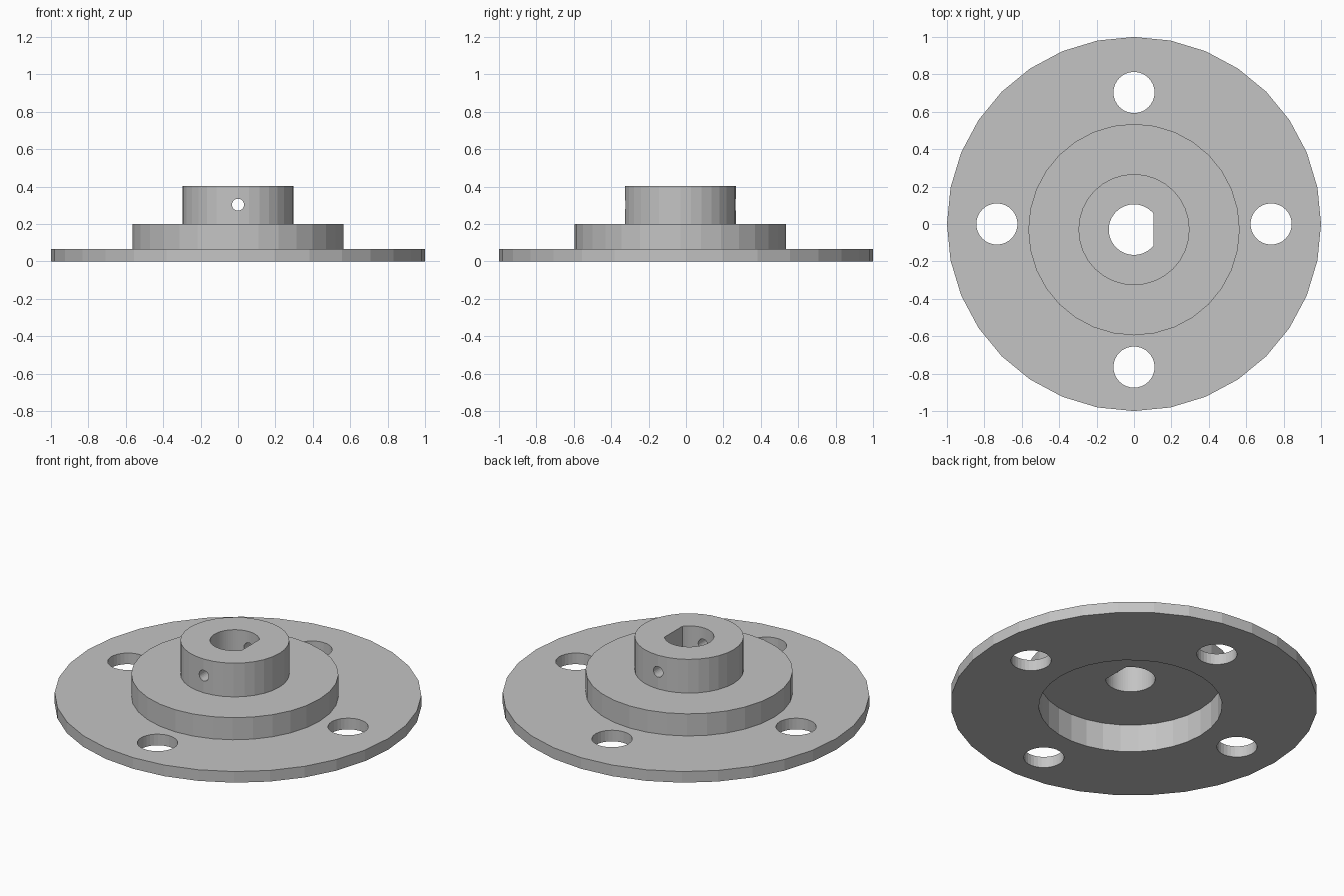
import bpy
import math
from mathutils import Vector

cube = bpy.data.objects.get("Cube")
if cube:
    bpy.data.objects.remove(cube, do_unlink=True)

# One plain metal colour
metal = bpy.data.materials.new("light_grey_metal")
metal.use_nodes = True
GREY = (0.55, 0.55, 0.55, 1)
metal.diffuse_color = GREY
metal.node_tree.nodes["Principled BSDF"].inputs["Base Color"].default_value = GREY

HUB_Y = -0.03            # the hub sits slightly off the flange centre
OVER = 0.05              # extra cutter length for clean cuts


def cylinder(name, radius, bottom, top, x=0, y=HUB_Y, sides=32):
    bpy.ops.mesh.primitive_cylinder_add(
        vertices=sides, radius=radius, depth=top - bottom,
        location=(x, y, (bottom + top) / 2))
    obj = bpy.context.object
    obj.name = name
    obj.data.materials.append(metal)
    return obj


def combine(target, tool, operation):
    mod = target.modifiers.new(operation.lower(), 'BOOLEAN')
    mod.operation = operation
    mod.solver = 'EXACT'
    mod.object = tool
    bpy.context.view_layer.objects.active = target
    bpy.ops.object.modifier_apply(modifier=mod.name)
    bpy.data.objects.remove(tool, do_unlink=True)


# Flange with stepped boss and hub
body = cylinder("flanged_hub", 1.0, 0, 0.067, y=0)
combine(body, cylinder("step", 0.565, 0.03, 0.2), 'UNION')
combine(body, cylinder("collar", 0.297, 0.18, 0.403), 'UNION')

# Round recess underneath
combine(body, cylinder("recess", 0.5, -OVER, 0.167), 'DIFFERENCE')

# D-shaped shaft bore: points past the flat are pulled back onto it
FLAT_X = 0.105
bore = cylinder("bore", 0.135, 0.1, 0.403 + OVER, sides=64)
for v in bore.data.vertices:
    if v.co.x > FLAT_X:
        slope = FLAT_X / v.co.x
        v.co = Vector((FLAT_X, v.co.y * slope if abs(v.co.y) < 0.08 else v.co.y, v.co.z))
combine(body, bore, 'DIFFERENCE')

# Four bolt holes
for x, y in ((-0.733, 0), (0.733, 0), (0, 0.703), (0, -0.765)):
    combine(body, cylinder("bolt_hole", 0.11, -OVER, 0.067 + OVER, x, y), 'DIFFERENCE')

# Set-screw hole running front to back through the collar
screw = cylinder("screw_hole", 0.032, -0.4, 0.4, sides=24)
screw.rotation_euler.x = math.pi / 2
screw.location.z = 0.303
bpy.context.view_layer.update()
combine(body, screw, 'DIFFERENCE')

# Crisp edges between flat facets
for poly in body.data.polygons:
    poly.use_smooth = False
